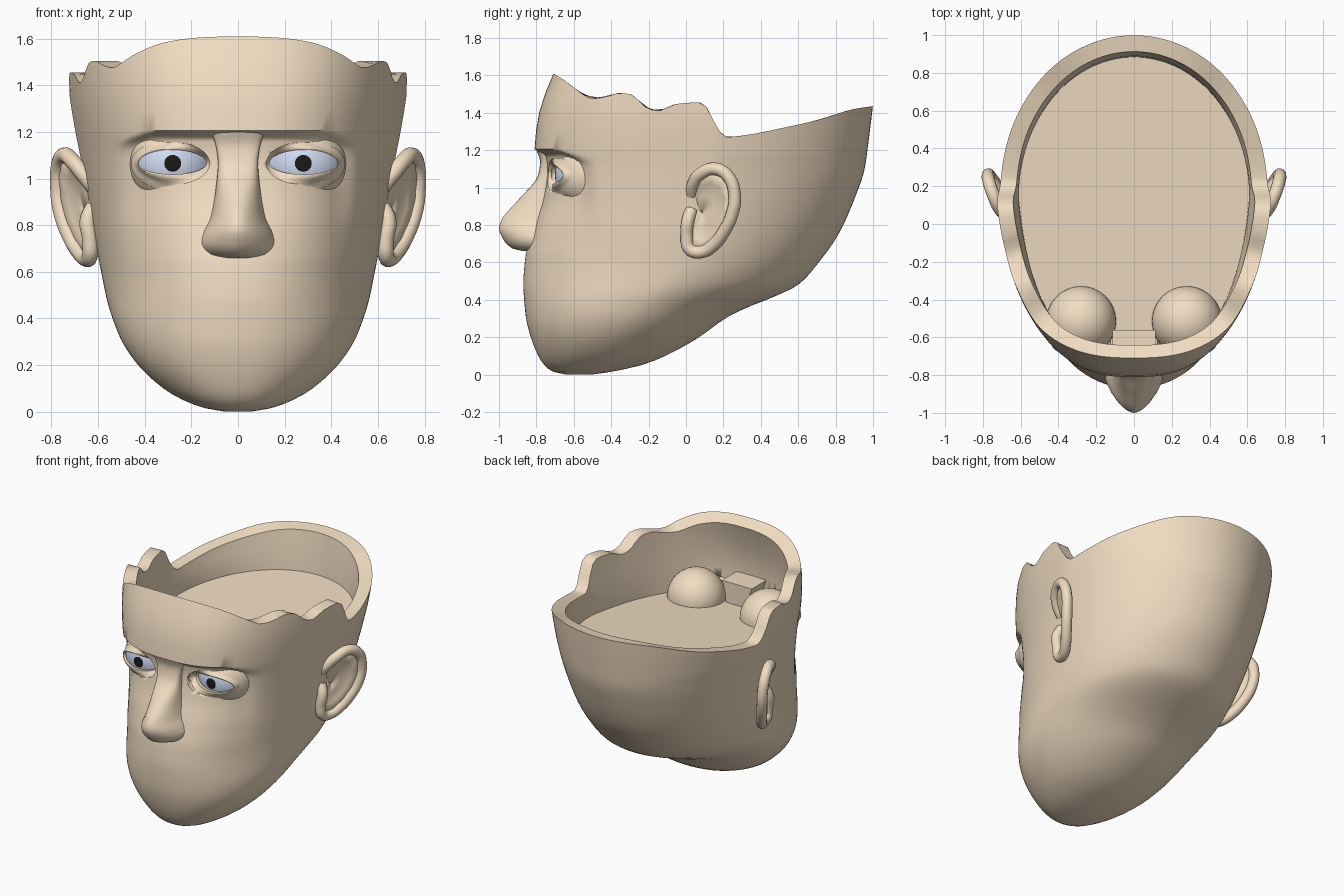
import bpy, bmesh, math
from math import sin, cos, pi, sqrt

if "Cube" in bpy.data.objects:
    bpy.data.objects.remove(bpy.data.objects["Cube"])

def material(name, rgb):
    m = bpy.data.materials.new(name)
    m.diffuse_color = (*rgb, 1)
    m.use_nodes = True
    m.node_tree.nodes["Principled BSDF"].inputs["Base Color"].default_value = m.diffuse_color
    return m

SKIN = material("skin", (0.88, 0.72, 0.54))
BLUE = material("eye_blue", (0.66, 0.74, 0.92))
BLACK = material("pupil_black", (0.01, 0.01, 0.01))

def make(name, verts, faces, mats=(SKIN,), angle=40):
    me = bpy.data.meshes.new(name)
    me.from_pydata(verts, [], faces)
    for m in mats:
        me.materials.append(m)
    bm = bmesh.new()
    bm.from_mesh(me)
    bmesh.ops.recalc_face_normals(bm, faces=bm.faces)
    bm.to_mesh(me)
    bm.free()
    me.shade_smooth()
    me.set_sharp_from_angle(angle=math.radians(angle))
    ob = bpy.data.objects.new(name, me)
    bpy.context.collection.objects.link(ob)
    return ob

def ring_faces(rows, n):
    return [(r*n + i, r*n + (i+1) % n, (r+1)*n + (i+1) % n, (r+1)*n + i)
            for r in range(rows - 1) for i in range(n)]

def interp(table, t):
    """Monotone cubic through the rows of a table, keyed on column 0."""
    t = min(max(t, table[0][0]), table[-1][0])
    k = next(i for i in range(len(table) - 1) if t <= table[i+1][0])
    a, b = table[k], table[k+1]
    h = b[0] - a[0]
    s = (t - a[0]) / h
    out = []
    for c in range(1, len(a)):
        def sec(i):
            i = min(max(i, 0), len(table) - 2)
            return (table[i+1][c] - table[i][c]) / (table[i+1][0] - table[i][0])
        def slope(p, q):
            return 2*p*q/(p+q) if p*q > 0 else 0
        m0, m1 = slope(sec(k-1), sec(k)), slope(sec(k), sec(k+1))
        out.append((2*s**3-3*s*s+1)*a[c] + (s**3-2*s*s+s)*h*m0
                   + (3*s*s-2*s**3)*b[c] + (s**3-s*s)*h*m1)
    return out

# Head sections: height, front y, back y, widest y, half width
HEAD = [(0, -.64, -.50, -.57, .05), (.015, -.71, -.40, -.56, .14), (.05, -.757, -.24, -.50, .235),
        (.1, -.79, -.11, -.44, .32), (.2, -.83, .07, -.38, .428), (.3, -.855, .21, -.30, .497),
        (.36, -.862, .33, -.25, .523), (.42, -.867, .48, -.18, .545), (.48, -.87, .60, -.10, .562),
        (.6, -.862, .71, 0, .587), (.75, -.838, .815, .05, .615), (.95, -.808, .905, .10, .65),
        (1.1, -.797, .955, .12, .677), (1.2, -.81, .97, .14, .697),
        (1.4, -.785, .995, .15, .727), (1.62, -.705, 1.02, .15, .74)]
# Plan shape of the face half: height, roundness exponent, taper
PLAN = [(.0, 2.15, .03), (.6, 2.2, .05), (.9, 2.45, .11), (1.2, 2.65, .15), (1.6, 2.65, .15)]
# Depth of the hollow under the brow: height, depth
HOLLOW = [(.66, 0), (.8, .018), (.95, .045), (1.08, .055), (1.165, .055), (1.205, 0)]
# Wavy rim: y, height
RIM = [(-.72, 1.615), (-.66, 1.58), (-.6, 1.535), (-.5, 1.475), (-.43, 1.485), (-.36, 1.505),
       (-.3, 1.5), (-.2, 1.42), (-.15, 1.41), (-.05, 1.447), (.07, 1.455), (.12, 1.42),
       (.17, 1.31), (.22, 1.27), (.35, 1.285), (.5, 1.315), (.7, 1.36), (.9, 1.42), (1, 1.435)]
EYE = (.28, -.515, 1.065)

def hollow(x, z):
    f = min(max((.53 - abs(x))/.11, 0), 1)
    return interp(HOLLOW, z + .45*max(abs(x) - .38, 0))[0] * f*f*(3 - 2*f)

def head_point(a, z, inset=0):
    yf, yb, yc, w = interp(HEAD, z)
    w -= inset
    c, s = cos(a), sin(a)
    if s < 0:                                   # boxier, tapered face half
        e, taper = interp(PLAN, z)
        r = (abs(c)**e + abs(s)**e)**(-1/e)
        t = -s*r
        x = w*c*r*(1 - taper*t)
        return (x, yc - (yc - yf - inset)*t + (0 if inset else hollow(x, z)), z)
    return (w*c, yc + (yb - inset - yc)*s, z)

def face_y(x, z):
    lo, hi = -pi/2, 0
    for _ in range(25):
        mid = (lo + hi)/2
        if head_point(mid, z)[0] < abs(x):
            lo = mid
        else:
            hi = mid
    return head_point(lo, z)[1]

# Head shell: outer skin, wavy rim, inner wall and sloping floor
N = 144
angles = [2*pi*i/N for i in range(N)]

def rim_height(a, inset):
    z = 1.45
    for _ in range(10):
        z = .5*z + .5*interp(RIM, head_point(a, z, inset)[1])[0]
    return z

rims = [rim_height(a, 0) for a in angles]
inner = [rim_height(a, .085) for a in angles]
levels = [0, .006, .015, .03, .05, .075] + [.1 + .03*i for i in range(35)] + [1.14, 1.155, 1.165, 1.175, 1.185, 1.195, 1.205]
verts = [head_point(a, z) for z in levels for a in angles]
for t in (.25, .5, .75, 1):
    verts += [head_point(a, 1.205 + (r - 1.205)*t) for a, r in zip(angles, rims)]
for t in (1, .66, .33, 0):
    for a, r in zip(angles, inner):
        floor = 1.09 + .055*head_point(a, 1.2)[1]
        z = floor + (r - floor)*t
        x, y, _ = head_point(a, max(z, 1.19), .085)
        verts.append((x, y, z))
rows = len(verts) // N
faces = ring_faces(rows, N)
faces.append(tuple(range(N)))
verts.append((0, -.15, 1.08))                   # floor fan
faces += [((rows-1)*N + i, (rows-1)*N + (i+1) % N, rows*N) for i in range(N)]
head = make("head_shell", verts, faces)
for f in list(head.data.polygons)[-N:]:
    f.use_smooth = False

# Nose: height, half width, ridge y
NOSE = [(.66, .10, -.87), (.675, .14, -.93), (.72, .166, -.975), (.78, .148, -1), (.82, .125, -.99),
        (.93, .099, -.90), (1.07, .086, -.79), (1.14, .095, -.78), (1.2, .115, -.80)]
M, verts = 25, []
zs = [.66, .667, .675, .69, .705, .72, .74, .76, .78, .80] + [.82 + .02*i for i in range(20)]
for z in zs:
    w, yr = interp(NOSE, z)
    p = 1.15 if z < .85 else 1.15 - .5*min((z - .85)/.2, 1)
    verts.append((-w, -.56, z))
    for i in range(M - 2):
        a = pi * i/(M - 3)
        verts.append((-w*math.copysign(abs(cos(a))**p, cos(a)), -.75 + (yr + .75)*sin(a)**p, z))
    verts.append((w, -.56, z))
faces = ring_faces(len(zs), M) + [tuple(range(M)), tuple(range((len(zs)-1)*M, len(zs)*M))]
make("nose", verts, faces, angle=50)

def eyeball(name, centre, radius, rings=32, segs=40):
    """Ball with its pole facing the front: black pupil, blue front, skin behind."""
    verts = []
    for r in range(rings + 1):
        t = min(max(pi*r/rings, .001), pi - .001)
        verts += [(centre[0] + radius*sin(t)*cos(2*pi*i/segs), centre[1] - radius*cos(t),
                   centre[2] + radius*sin(t)*sin(2*pi*i/segs)) for i in range(segs)]
    faces = ring_faces(rings + 1, segs) + [tuple(range(segs)), tuple(range(rings*segs, (rings+1)*segs))]
    ob = make(name, verts, faces, (SKIN, BLUE, BLACK))
    for f in ob.data.polygons:
        dx, dy, dz = (f.center[i] - centre[i] for i in range(3))
        if dy < -.08 and (dx/.16)**2 + (dz/.078)**2 < 1:
            f.material_index = 2 if dx*dx + dz*dz < .0013 else 1

# Ear rim path for the right-hand side, both ends running into the head
EAR = [(.62, .03, .965), (.665, .04, 1.02), (.71, .08, 1.075), (.745, .155, 1.10), (.768, .225, 1.06),
       (.772, .26, .96), (.76, .247, .86), (.725, .20, .76), (.685, .145, .69), (.65, .08, .655),
       (.635, .02, .67), (.635, .005, .74), (.645, .01, .82), (.62, .03, .88)]

for side, label in ((-1, "left"), (1, "right")):
    eyeball("eyeball_" + label, (side*EYE[0], EYE[1], EYE[2]), .185)

    # Socket cut through the face
    K = 48
    verts = [(side*EYE[0] + .158*cos(2*pi*i/K), y, EYE[2] + .09*sin(2*pi*i/K))
             for y in (-.95, -.52) for i in range(K)]
    cutter = make("socket_cutter_" + label, verts, ring_faces(2, K) + [tuple(range(K)), tuple(range(K, 2*K))])
    cutter.hide_render = True
    cutter.hide_viewport = True
    cut = head.modifiers.new("socket_" + label, 'BOOLEAN')
    cut.operation, cut.solver, cut.object = 'DIFFERENCE', 'EXACT', cutter

    # Eyelids: almond opening on the eye blending out to the face
    steps, verts = 8, []
    for s in range(-1, steps + 1):
        t = max(s, 0)/steps
        for i in range(K):
            a = 2*pi*i/K
            c, sn = cos(a), sin(a)
            x = c*(.145 + .035*t)
            z = sn*((.058 if sn > 0 else .047)*(1 - t) + (.10 if sn > 0 else .118)*t)
            R = .18 if s < 0 else .204 + .012*sin(pi*t)
            ys = EYE[1] - sqrt(max(R*R - x*x - z*z, .0004))
            yf = face_y(EYE[0] + x, EYE[2] + z) + .004
            k = t*t*(3 - 2*t)
            y = ys*(1 - k) + yf*k
            if s >= 0:                          # stay in front of the eyeball
                y = min(y, EYE[1] - sqrt(max(.189**2 - x*x - z*z, .0004)))
            verts.append((side*(EYE[0] + x), y, EYE[2] + z))
    make("eyelids_" + label, verts, ring_faces(steps + 2, K))

    # Ear rim: round tube along a smooth path
    cu = bpy.data.curves.new("ear_rim_" + label, 'CURVE')
    cu.dimensions = '3D'
    cu.bevel_depth, cu.bevel_resolution, cu.use_fill_caps = .034, 4, True
    cu.resolution_u = 6
    sp = cu.splines.new('BEZIER')
    sp.bezier_points.add(len(EAR) - 1)
    for b, p in zip(sp.bezier_points, EAR):
        b.co = (side*p[0], p[1], p[2])
        b.handle_left_type = b.handle_right_type = 'AUTO'
    cu.materials.append(SKIN)
    bpy.context.collection.objects.link(bpy.data.objects.new(cu.name, cu))

    # Ear bowl: dished sheet from the rim in to the head
    L, c = len(EAR), (.645, .09, .87)
    verts = []
    for t, dip in ((0, 0), (.3, .015), (.6, .02), (.97, 0)):
        verts += [(side*(p[0] + (c[0]-p[0])*t - dip), p[1] + (c[1]-p[1])*t, p[2] + (c[2]-p[2])*t) for p in EAR]
    bowl = make("ear_bowl_" + label, verts, ring_faces(4, L), angle=60)
    mod = bowl.modifiers.new("thickness", 'SOLIDIFY')
    mod.thickness, mod.offset = .03, 0
